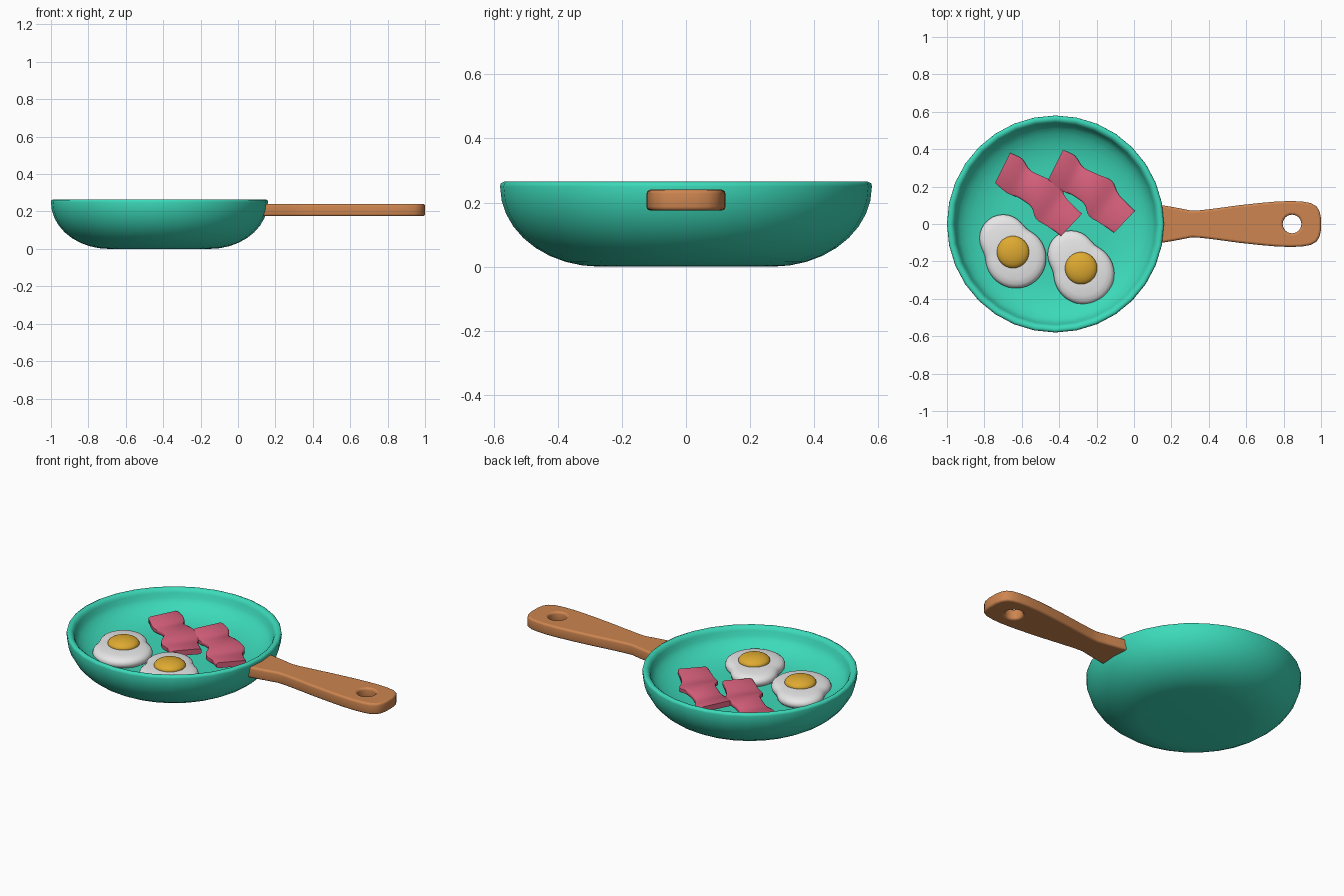
import bpy, bmesh, math
from math import sin, cos, pi, sqrt

if "Cube" in bpy.data.objects:
    bpy.data.objects.remove(bpy.data.objects["Cube"])


def material(name, rgb):
    m = bpy.data.materials.new(name)
    m.diffuse_color = (*rgb, 1)
    m.use_nodes = True
    m.node_tree.nodes["Principled BSDF"].inputs["Base Color"].default_value = m.diffuse_color
    return m


TEAL = material("teal enamel", (0.045, 0.70, 0.49))
WOOD = material("light wood", (0.61, 0.235, 0.08))
WHITE = material("egg white", (0.80, 0.80, 0.80))
YELLOW = material("yolk yellow", (0.73, 0.40, 0.03))
PINK = material("bacon pink", (0.67, 0.115, 0.20))


def smooth(ob, angle):
    bpy.ops.object.select_all(action='DESELECT')
    ob.select_set(True)
    bpy.context.view_layer.objects.active = ob
    bpy.ops.object.shade_smooth_by_angle(angle=math.radians(angle))


def loft(name, rings, mat, angle=60):
    """Skin a list of equal-length point rings and cap both ends."""
    bm = bmesh.new()
    vs = [[bm.verts.new(p) for p in ring] for ring in rings]
    n = len(vs[0])
    for a, b in zip(vs, vs[1:]):
        for i in range(n):
            j = (i + 1) % n
            bm.faces.new((a[i], a[j], b[j], b[i]))
    bm.faces.new(vs[0])
    bm.faces.new(vs[-1])
    bmesh.ops.recalc_face_normals(bm, faces=bm.faces)
    me = bpy.data.meshes.new(name)
    bm.to_mesh(me)
    bm.free()
    me.materials.append(mat)
    ob = bpy.data.objects.new(name, me)
    bpy.context.collection.objects.link(ob)
    smooth(ob, angle)
    return ob


# pan: outer curve, rounded rim, inner curve down to the cooking floor
def arc(r0, z0, r1, z1, n):
    return [(r0 + (r1 - r0) * sin(t * pi / 2 / n),
             z0 + (z1 - z0) * (1 - cos(t * pi / 2 / n))) for t in range(n + 1)]


profile = arc(0.27, 0.0, 0.58, 0.25, 9)
profile += [(0.578, 0.260), (0.568, 0.265), (0.555, 0.263), (0.545, 0.255)]
profile += arc(0.28, 0.125, 0.538, 0.242, 7)[::-1]
loft("pan", [[(-0.42 + r * cos(2 * pi * i / 32), r * sin(2 * pi * i / 32), z)
              for i in range(32)] for r, z in profile], TEAL)

# handle: mirrored outline with a hanging hole, thickened and rounded
half = [(0.13, 0.103), (0.17, 0.097), (0.25, 0.083), (0.31, 0.071), (0.36, 0.074),
        (0.45, 0.085), (0.56, 0.100), (0.67, 0.112), (0.76, 0.120), (0.84, 0.123),
        (0.90, 0.120), (0.945, 0.112), (0.975, 0.095), (0.992, 0.068), (1.0, 0.03)]
outline = half + [(x, -y) for x, y in reversed(half)]
hole = [(0.845 + 0.05 * cos(2 * pi * i / 24), 0.05 * sin(2 * pi * i / 24)) for i in range(24)]
curve = bpy.data.curves.new("handle", 'CURVE')
curve.dimensions = '2D'
curve.fill_mode = 'BOTH'
for pts in (outline, hole):
    sp = curve.splines.new('POLY')
    sp.points.add(len(pts) - 1)
    for p, (x, y) in zip(sp.points, pts):
        p.co = (x, y, 0, 1)
    sp.use_cyclic_u = True
curve.extrude = 0.0205
curve.bevel_depth = 0.012
curve.bevel_resolution = 2
curve.offset = -0.012
curve.materials.append(WOOD)
handle = bpy.data.objects.new("handle", curve)
handle.location.z = 0.2075
bpy.context.collection.objects.link(handle)
bpy.ops.object.select_all(action='DESELECT')
handle.select_set(True)
bpy.context.view_layer.objects.active = handle
bpy.ops.object.convert(target='MESH')
smooth(bpy.context.view_layer.objects.active, 40)


# eggs: white is the union of two round lobes, seen from the yolk centre
def lobe(a, cx, cy, r):
    d = cx * cos(a) + cy * sin(a)
    return d + sqrt(r * r - cx * cx - cy * cy + d * d)


N = 48
rad = [max(lobe(2 * pi * i / N, -0.053, 0.075, 0.127),
           lobe(2 * pi * i / N, 0.016, -0.032, 0.162)) for i in range(N)]
for _ in range(2):
    rad = [(rad[i - 1] + 2 * rad[i] + rad[(i + 1) % N]) / 4 for i in range(N)]

for k, (x, y) in enumerate([(-0.647, -0.15), (-0.283, -0.236)], 1):
    levels = [(0.92, 0.124), (0.98, 0.136), (1.0, 0.150), (0.97, 0.165),
              (0.89, 0.176), (0.75, 0.183), (0.45, 0.187)]
    loft(f"egg_white_{k}", [[(x + s * rad[i] * cos(2 * pi * i / N),
                              y + s * rad[i] * sin(2 * pi * i / N), z)
                             for i in range(N)] for s, z in levels], WHITE, 80)
    bpy.ops.mesh.primitive_uv_sphere_add(segments=32, ring_count=16, radius=1,
                                         location=(x, y, 0.189))
    yolk = bpy.context.object
    yolk.name = f"egg_yolk_{k}"
    yolk.scale = (0.086, 0.086, 0.036)
    yolk.data.materials.append(YELLOW)
    smooth(yolk, 80)

# bacon: wavy strips between two edge lines, rippling in height
upper = [(-0.380, 0.396), (-0.315, 0.364), (-0.273, 0.305), (-0.198, 0.267),
         (-0.118, 0.230), (-0.080, 0.155), (0.005, 0.070)]
lower = [(-0.460, 0.235), (-0.396, 0.182), (-0.332, 0.155), (-0.267, 0.107),
         (-0.241, 0.043), (-0.182, 0.005), (-0.107, -0.048)]


def refine(pts):
    """Catmull-Rom subdivision of an edge line."""
    p = [pts[0]] + pts + [pts[-1]]
    out = []
    for a, b, c, d in zip(p, p[1:], p[2:], p[3:]):
        for t in (0, 0.25, 0.5, 0.75):
            out.append(tuple(0.5 * (2 * b[i] + (c[i] - a[i]) * t
                                    + (2 * a[i] - 5 * b[i] + 4 * c[i] - d[i]) * t * t
                                    + (3 * b[i] - a[i] - 3 * c[i] + d[i]) * t ** 3)
                             for i in (0, 1)))
    return out + [pts[-1]]


up, lo = refine(upper), refine(lower)
for k, (dx, dy) in enumerate([(-0.283, -0.016), (0, 0)], 1):
    rings = []
    for i, (u, l) in enumerate(zip(up, lo)):
        z = 0.153 + 0.008 * cos(i * 2 * pi / 12)
        section = [(0, -0.010), (0, 0.010), (0.06, 0.016), (0.94, 0.016),
                   (1, 0.010), (1, -0.010), (0.94, -0.016), (0.06, -0.016)]
        rings.append([(u[0] + (l[0] - u[0]) * t + dx,
                       u[1] + (l[1] - u[1]) * t + dy, z + h) for t, h in section])
    loft(f"bacon_strip_{k}", rings, PINK, 60)
